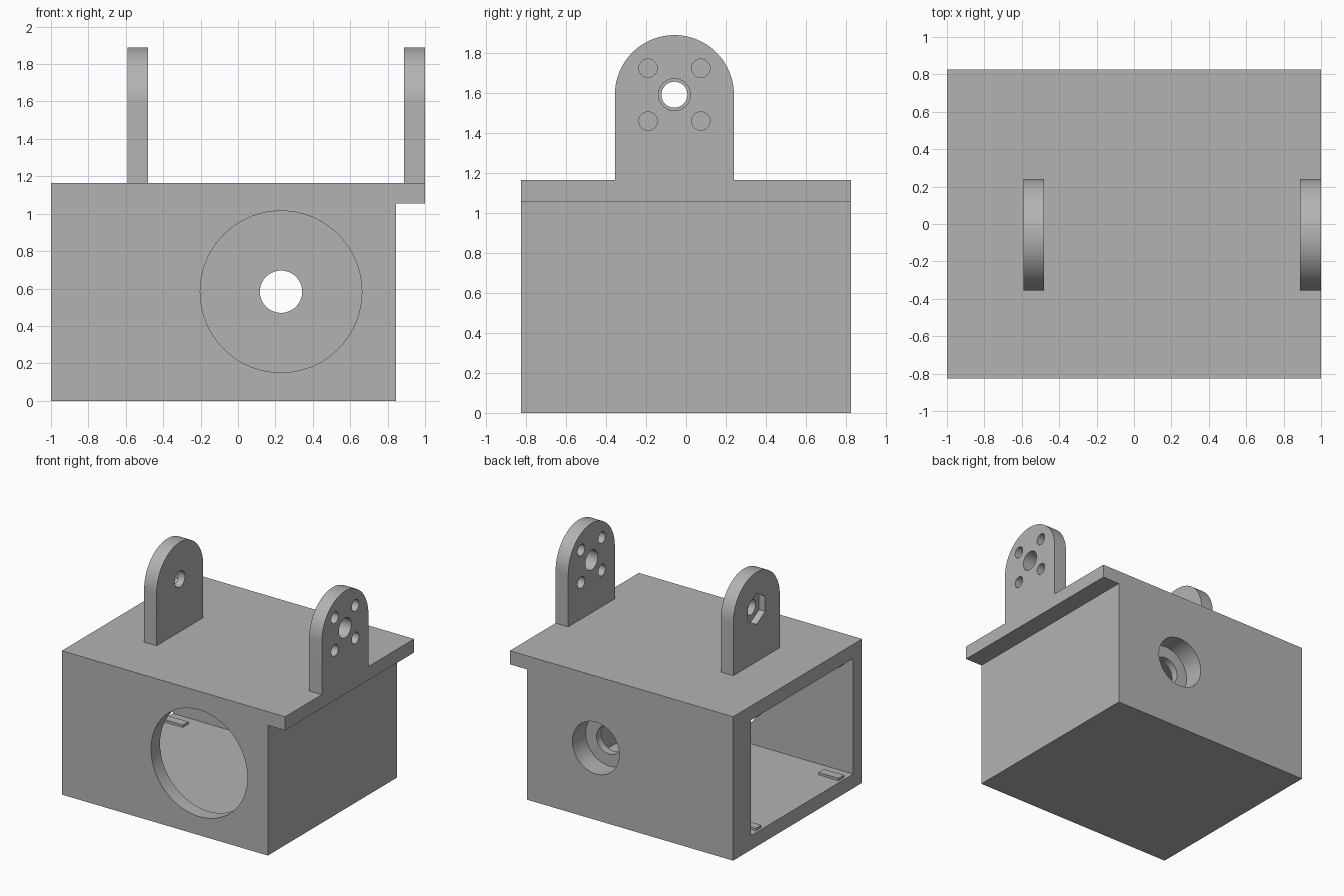
import bpy, math
from mathutils import Vector

if "Cube" in bpy.data.objects:
    bpy.data.objects.remove(bpy.data.objects["Cube"], do_unlink=True)

# Material
grey = bpy.data.materials.new("plain grey")
grey.use_nodes = True
COLOUR = (0.45, 0.45, 0.45, 1)
grey.diffuse_color = COLOUR
grey.node_tree.nodes["Principled BSDF"].inputs["Base Color"].default_value = COLOUR


def prism(name, profile, axis, lo, hi):
    """Extrude a 2D profile along x or y; the profile is (y, z) or (x, z)."""
    def place(p, d):
        return (d, p[0], p[1]) if axis == "x" else (p[0], d, p[1])
    n = len(profile)
    verts = [place(p, d) for d in (lo, hi) for p in profile]
    faces = [list(range(n))[::-1], list(range(n, 2 * n))]
    faces += [(i, (i + 1) % n, n + (i + 1) % n, n + i) for i in range(n)]
    if axis == "y":
        faces = [list(f)[::-1] for f in faces]
    mesh = bpy.data.meshes.new(name)
    mesh.from_pydata(verts, [], faces)
    mesh.materials.append(grey)
    obj = bpy.data.objects.new(name, mesh)
    bpy.context.collection.objects.link(obj)
    return obj


def arc(centre, radius, sides=64, start=0.0, sweep=2 * math.pi, closed=True):
    steps = sides if closed else sides + 1
    angles = [start + sweep * i / sides for i in range(steps)]
    return [(centre[0] + radius * math.cos(a), centre[1] + radius * math.sin(a)) for a in angles]


def rect(a0, a1, b0, b1):
    return [(a0, b0), (a1, b0), (a1, b1), (a0, b1)]


def cut(obj, profile, axis, lo, hi):
    """Subtract a prism from the object and discard the cutter."""
    cutter = prism("cutter", profile, axis, lo, hi)
    cutter.hide_render = True
    mod = obj.modifiers.new("cut", "BOOLEAN")
    mod.operation, mod.solver, mod.object = "DIFFERENCE", "EXACT", cutter
    activate(obj)
    bpy.ops.object.modifier_apply(modifier=mod.name)
    bpy.data.objects.remove(cutter, do_unlink=True)


def activate(obj):
    bpy.ops.object.select_all(action="DESELECT")
    obj.select_set(True)
    bpy.context.view_layer.objects.active = obj


def smooth(obj):
    activate(obj)
    bpy.ops.object.shade_smooth_by_angle(angle=math.radians(30))


WALL = 0.115
TOP = 1.165
DEPTH = 0.825
MID_Y = -0.058

# Housing with overhanging top plate
housing = prism("housing", [(-1, 0), (0.845, 0), (0.845, 1.055), (1, 1.055), (1, TOP), (-1, TOP)],
                "y", -DEPTH, DEPTH)
# Cavity open at one end, with a thicker rear wall
cut(housing, rect(WALL - DEPTH, DEPTH - 2 * WALL, WALL, TOP - WALL), "x", -1.1, 0.845 - WALL)
# Large front opening, rear shaft hole and its counterbore
port = (0.23, 0.583)
cut(housing, arc(port, 0.432, 96), "y", -0.9, -0.65)
cut(housing, arc(port, 0.113), "y", 0.5, 0.9)
cut(housing, arc(port, 0.21), "y", DEPTH - 0.17, 0.9)
smooth(housing)

# Small retaining ridges on the floor and ceiling beside the open end
for side, y in (("front", MID_Y - 0.53), ("rear", MID_Y + 0.53)):
    for level, z in (("floor", WALL), ("ceiling", TOP - WALL)):
        prism(f"{side}_{level}_ridge", rect(y - 0.035, y + 0.035, z - 0.02, z + 0.02),
              "x", -0.98, -0.8)

# Upright ears with rounded tops
EAR_Z, EAR_R = 1.592, 0.298
hub = (MID_Y, EAR_Z)
ear_profile = [(MID_Y - EAR_R, TOP - 0.005), (MID_Y + EAR_R, TOP - 0.005)]
ear_profile += arc(hub, EAR_R, 48, 0, math.pi, closed=False)

# Outer ear: centre hole and four screw holes
outer_ear = prism("outer_ear", ear_profile, "x", 0.887, 1)
cut(outer_ear, arc(hub, 0.08, 48), "x", 0.8, 1.1)
for dy in (-0.132, 0.132):
    for dz in (-0.132, 0.132):
        cut(outer_ear, arc((MID_Y + dy, EAR_Z + dz), 0.046, 32), "x", 0.8, 1.1)
smooth(outer_ear)

# Inner ear: pivot hole with a hexagonal nut pocket
inner_ear = prism("inner_ear", ear_profile, "x", -0.592, -0.48)
cut(inner_ear, arc(hub, 0.065, 48), "x", -0.7, -0.4)
cut(inner_ear, arc(hub, 0.125, 6, math.pi / 6), "x", -0.7, -0.537)
smooth(inner_ear)
